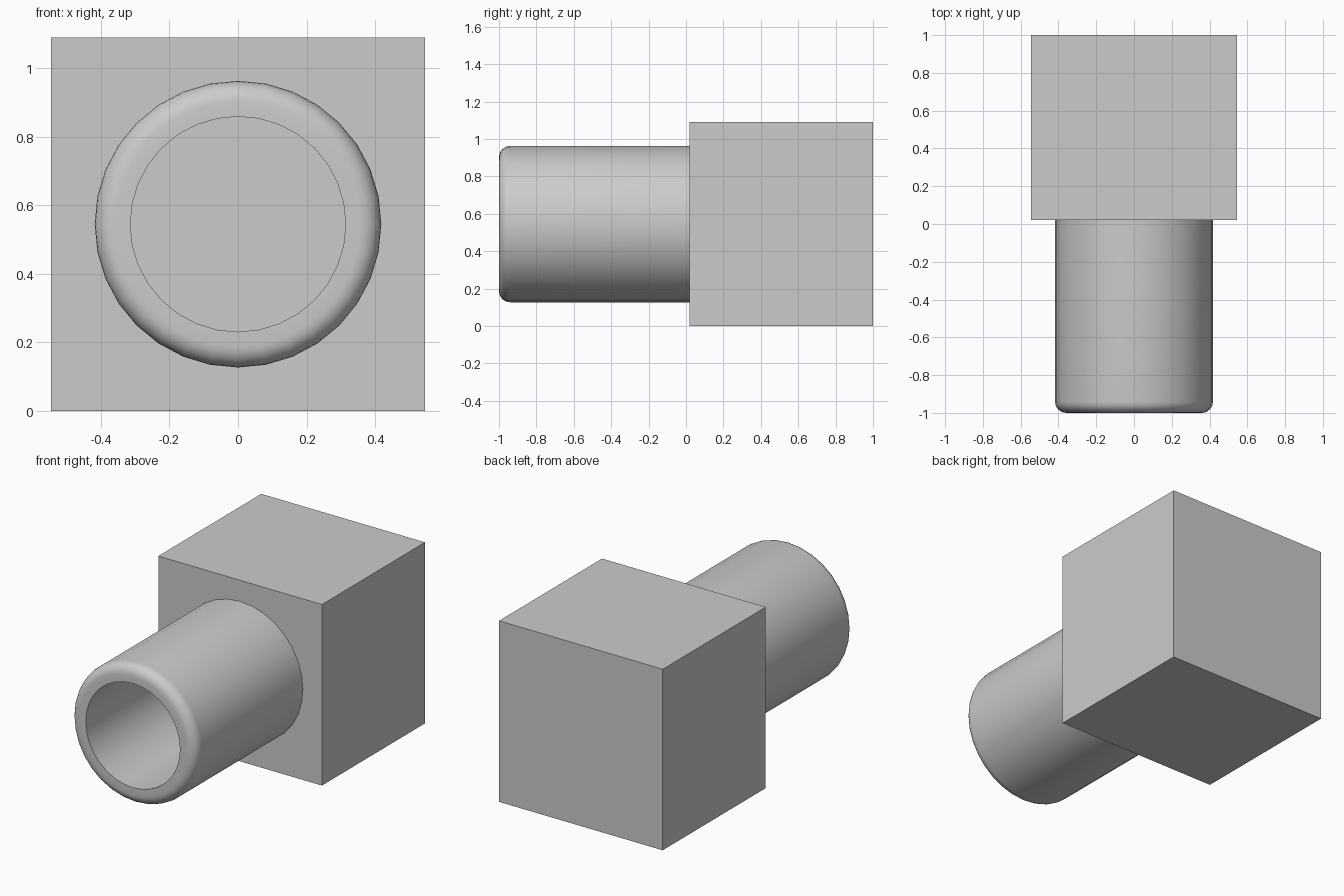
import bpy, bmesh, math
from mathutils import Matrix

if "Cube" in bpy.data.objects:
    bpy.data.objects.remove(bpy.data.objects["Cube"])

CZ = 0.545      # height of the tube axis
SIDES = 32


def finish(name, bm):
    bmesh.ops.recalc_face_normals(bm, faces=bm.faces)
    mesh = bpy.data.meshes.new(name)
    bm.to_mesh(mesh)
    bm.free()
    obj = bpy.data.objects.new(name, mesh)
    bpy.context.collection.objects.link(obj)
    return obj


# square block at the back
bm = bmesh.new()
bmesh.ops.create_cube(bm, size=1, matrix=Matrix.Translation((0, 0.51, CZ))
                      @ Matrix.Diagonal((1.09, 0.98, 1.09, 1)))
finish("block", bm)

# hollow tube with a rounded outer lip: (radius, y) profile, back to front to back
R_OUT, R_IN, LIP = 0.418, 0.314, 0.06
profile = [(R_IN, 0.02), (R_IN, -1.0)]
for i in range(7):
    a = math.radians(90 * i / 6)
    profile.append((R_OUT - LIP + LIP * math.sin(a), -1 + LIP - LIP * math.cos(a)))
profile.append((R_OUT, 0.02))

bm = bmesh.new()
rings = []
for r, y in profile:
    angles = [2 * math.pi * k / SIDES for k in range(SIDES)]
    rings.append([bm.verts.new((r * math.sin(a), y, CZ + r * math.cos(a))) for a in angles])
for p, q in zip(rings, rings[1:] + rings[:1]):
    for k in range(SIDES):
        n = (k + 1) % SIDES
        bm.faces.new((p[k], p[n], q[n], q[k]))
tube = finish("tube", bm)

bpy.context.view_layer.objects.active = tube
tube.select_set(True)
bpy.ops.object.shade_smooth_by_angle(angle=math.radians(35))
